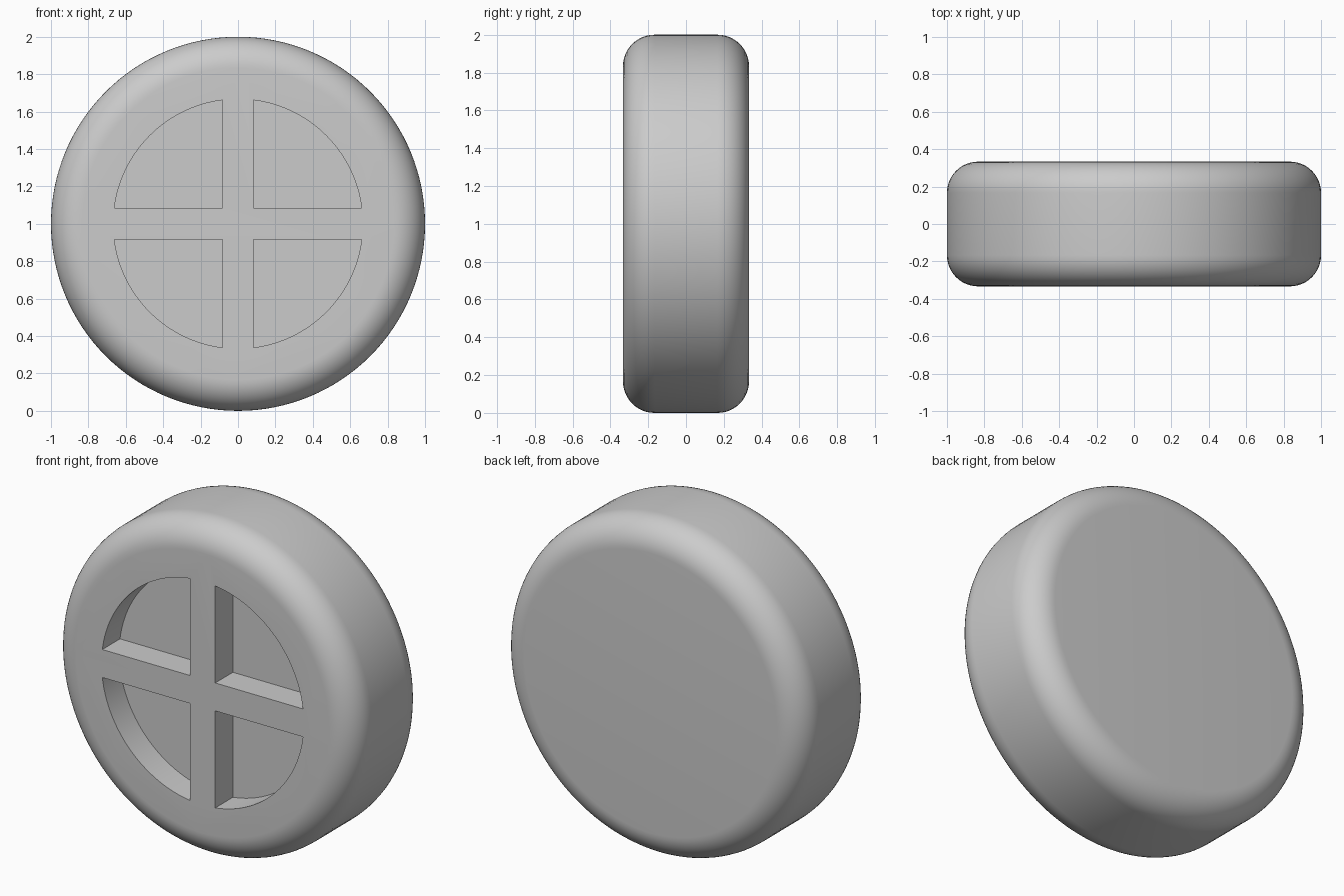
import bpy, bmesh
from math import sin, cos, pi, asin, radians

R, HALF, FILLET = 1.0, 1 / 3, 1 / 6          # disc radius, half thickness, edge rounding
POCKET_R, RIB, DEPTH = 2 / 3, 1 / 12, 1 / 6  # pocket radius, half rib width, depth
SEGMENTS, ROUND_STEPS = 128, 12

cube = bpy.data.objects.get("Cube")
if cube:
    bpy.data.objects.remove(cube, do_unlink=True)

grey = bpy.data.materials.new("plain grey")
grey.use_nodes = True
colour = (0.6, 0.6, 0.6, 1)
grey.diffuse_color = colour
grey.node_tree.nodes["Principled BSDF"].inputs["Base Color"].default_value = colour


def make_object(name, bm):
    bmesh.ops.recalc_face_normals(bm, faces=bm.faces)
    mesh = bpy.data.meshes.new(name)
    bm.to_mesh(mesh)
    bm.free()
    mesh.materials.append(grey)
    obj = bpy.data.objects.new(name, mesh)
    obj.location.z = R
    bpy.context.collection.objects.link(obj)
    return obj


# Rounded wheel: rings along y, bridged and capped
quarter = [i / ROUND_STEPS * pi / 2 for i in range(ROUND_STEPS + 1)]
front = [(R - FILLET + FILLET * sin(a), -HALF + FILLET - FILLET * cos(a)) for a in quarter]
profile = front + [(r, -y) for r, y in reversed(front)]
bm = bmesh.new()
rings = [[bm.verts.new((r * cos(2 * pi * i / SEGMENTS), y, r * sin(2 * pi * i / SEGMENTS)))
          for i in range(SEGMENTS)] for r, y in profile]
for a, b in zip(rings, rings[1:]):
    for i in range(SEGMENTS):
        j = (i + 1) % SEGMENTS
        bm.faces.new((a[i], a[j], b[j], b[i]))
bm.faces.new(rings[0])
bm.faces.new(rings[-1])
wheel = make_object("wheel", bm)

# Four quarter-round pocket cutters
start = asin(RIB / POCKET_R)
sweep = [start + (pi / 2 - 2 * start) * i / 32 for i in range(33)]
outline = [(RIB, RIB)] + [(POCKET_R * cos(a), POCKET_R * sin(a)) for a in sweep]
bm = bmesh.new()
for sx in (-1, 1):
    for sz in (-1, 1):
        face = bm.faces.new([bm.verts.new((sx * x, -HALF + DEPTH, sz * z)) for x, z in outline])
        ext = bmesh.ops.extrude_face_region(bm, geom=[face], use_keep_orig=True)
        moved = [v for v in ext["geom"] if isinstance(v, bmesh.types.BMVert)]
        bmesh.ops.translate(bm, verts=moved, vec=(0, -2 * DEPTH, 0))
cutter = make_object("pocket_cutter", bm)
cutter.hide_render = True

# Cut the pockets into the front face
cut = wheel.modifiers.new("pockets", "BOOLEAN")
cut.operation, cut.solver, cut.object = "DIFFERENCE", "EXACT", cutter
bpy.ops.object.select_all(action="DESELECT")
wheel.select_set(True)
bpy.context.view_layer.objects.active = wheel
bpy.ops.object.modifier_apply(modifier=cut.name)
bpy.data.objects.remove(cutter, do_unlink=True)
bpy.ops.object.shade_smooth_by_angle(angle=radians(30))
